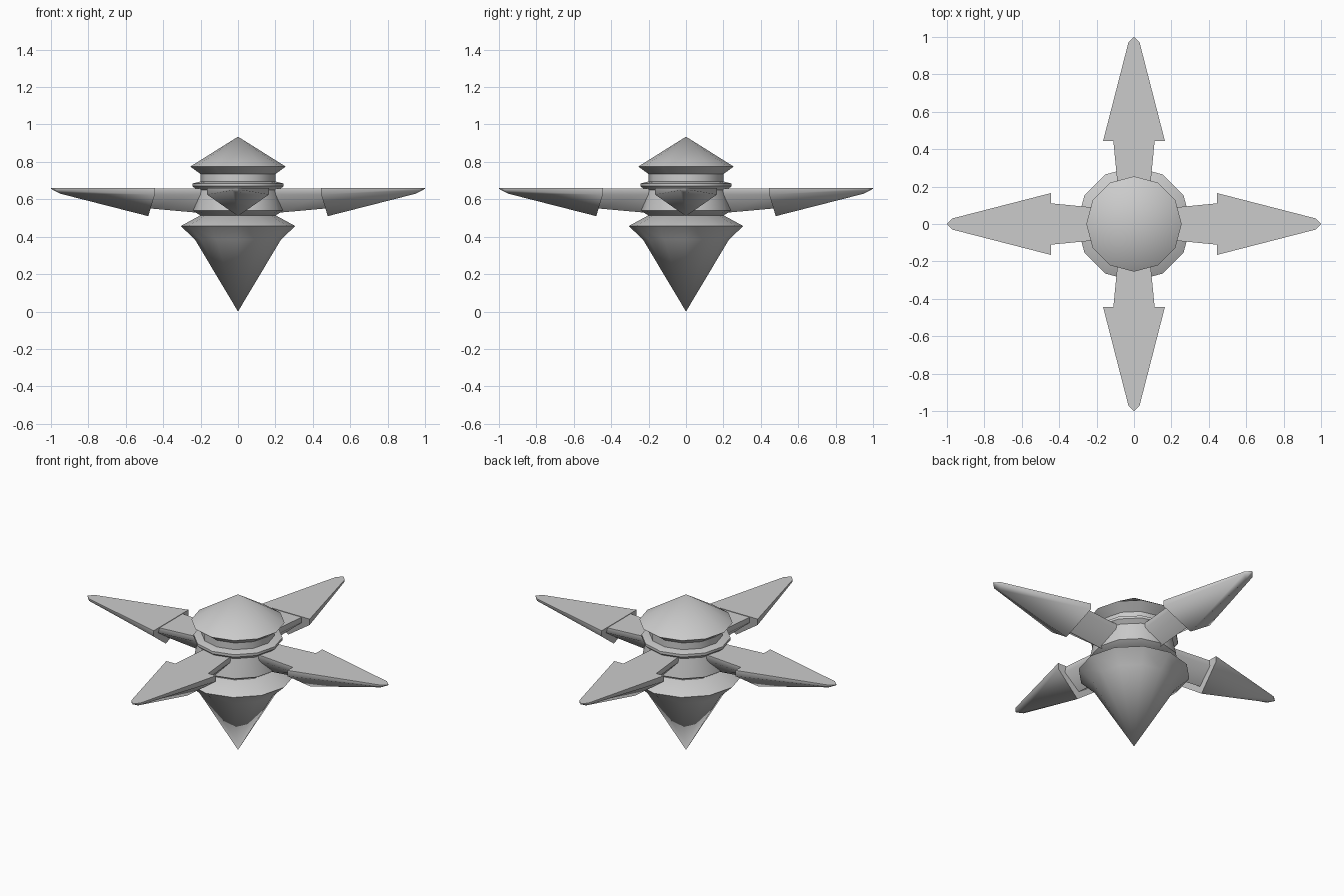
import bpy, bmesh
from math import radians, pi, cos, sin

if "Cube" in bpy.data.objects:
    bpy.data.objects.remove(bpy.data.objects["Cube"])

SIDES = 12


def finish(name, bm, angle):
    bmesh.ops.remove_doubles(bm, verts=bm.verts, dist=1e-5)
    bmesh.ops.recalc_face_normals(bm, faces=bm.faces)
    mesh = bpy.data.meshes.new(name)
    bm.to_mesh(mesh)
    bm.free()
    obj = bpy.data.objects.new(name, mesh)
    bpy.context.collection.objects.link(obj)
    bpy.ops.object.select_all(action='DESELECT')
    obj.select_set(True)
    bpy.context.view_layer.objects.active = obj
    bpy.ops.object.shade_smooth_by_angle(angle=radians(angle))
    return obj


def loft(bm, rings):
    """Skin closed rings of equal length and cap both ends."""
    loops = [[bm.verts.new(p) for p in ring] for ring in rings]
    for a, b in zip(loops, loops[1:]):
        for i in range(len(a)):
            j = (i + 1) % len(a)
            bm.faces.new((a[i], a[j], b[j], b[i]))
    bm.faces.new(loops[0])
    bm.faces.new(loops[-1])


def lathe(name, profile):
    bm = bmesh.new()
    path = [bm.verts.new((r, 0, z)) for r, z in profile]
    edges = [bm.edges.new(e) for e in zip(path, path[1:])]
    bmesh.ops.spin(bm, geom=path + edges, cent=(0, 0, 0), axis=(0, 0, 1),
                   angle=2 * pi, steps=SIDES)
    return finish(name, bm, 35)


def keel(x, w, top, side, x_low, low):
    """Flat-topped section with short sides and a V-shaped underside."""
    return [(x, -w, top), (x, w, top), (x, w, side), (x_low, 0, low), (x, -w, side)]


# Central turned body: cap, neck, collar, hub and pointed base
lathe("cap", [(0, 0.935), (0.255, 0.775), (0.2, 0.735), (0, 0.735)])
lathe("neck", [(0, 0.74), (0.2, 0.74), (0.2, 0.69), (0, 0.69)])
lathe("hub", [(0, 0.695), (0.2, 0.695), (0.243, 0.685), (0.243, 0.67),
              (0.22, 0.65), (0.243, 0.54), (0.2, 0.513), (0, 0.513)])
lathe("pointed_base", [(0, 0.515), (0.2, 0.515), (0.306, 0.457),
                       (0.23, 0.385), (0, 0)])

# Four arms with barbed blades
for k in range(4):
    bm = bmesh.new()
    loft(bm, [keel(0.12, 0.085, 0.657, 0.625, 0.12, 0.525),
              keel(0.235, 0.09, 0.657, 0.625, 0.235, 0.53),
              keel(0.46, 0.112, 0.657, 0.625, 0.48, 0.552)])
    arm = finish("arm", bm, 70)
    bm = bmesh.new()
    loft(bm, [keel(0.445, 0.165, 0.66, 0.625, 0.48, 0.51),
              keel(0.97, 0.03, 0.66, 0.648, 0.95, 0.63),
              keel(1.0, 0.002, 0.66, 0.657, 1.0, 0.656)])
    blade = finish("blade", bm, 70)
    for obj in (arm, blade):
        obj.rotation_euler.z = k * pi / 2
